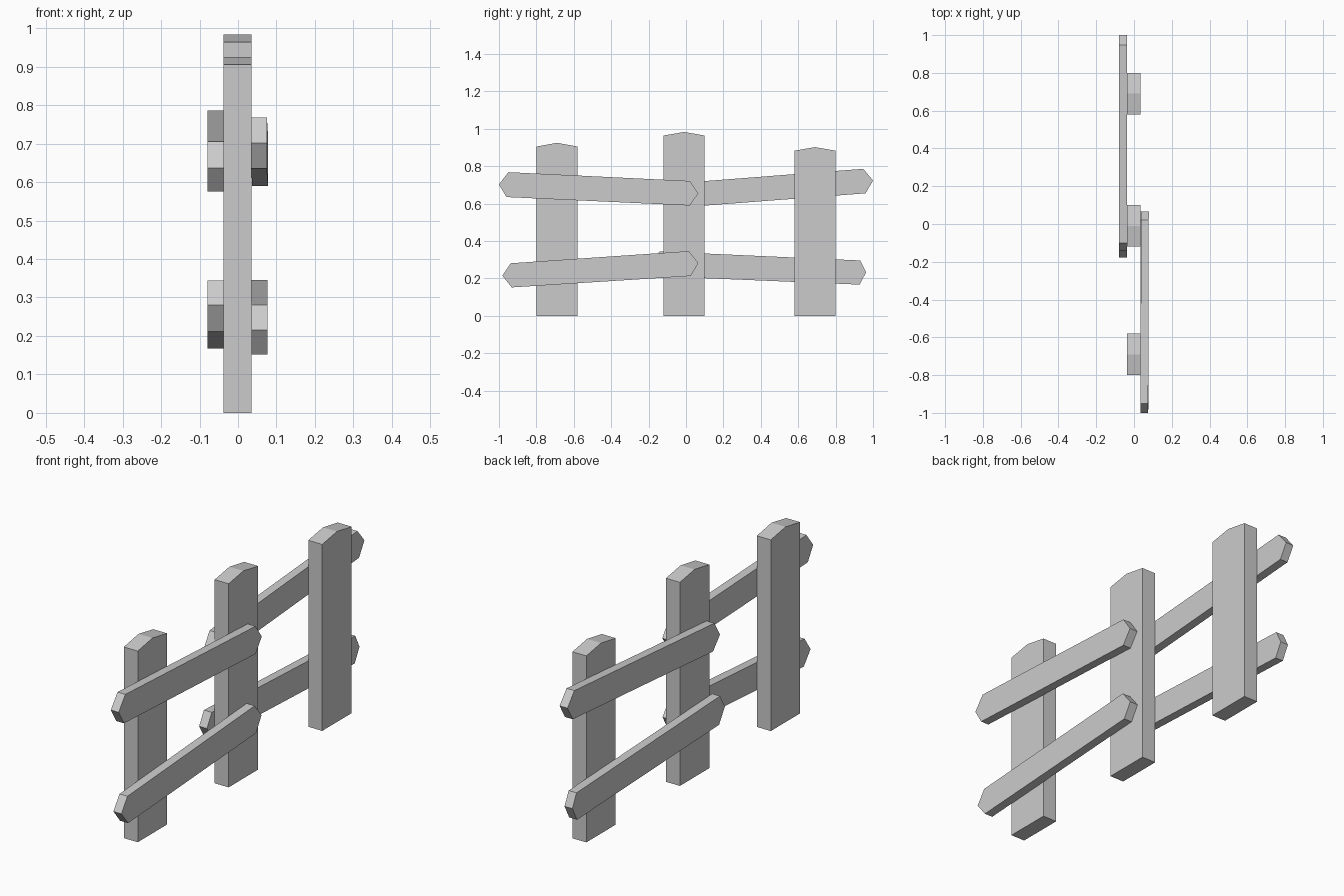
import bpy, bmesh

if "Cube" in bpy.data.objects:
    bpy.data.objects.remove(bpy.data.objects["Cube"])


def plank(name, profile, x0, x1, lean=0.0):
    """Extrude a (y, z) outline from x0 to x1; lean shifts x along y."""
    bm = bmesh.new()
    face = bm.faces.new([bm.verts.new((x0, y, z)) for y, z in profile])
    out = bmesh.ops.extrude_face_region(bm, geom=[face])
    for v in out["geom"]:
        if isinstance(v, bmesh.types.BMVert):
            v.co.x = x1
    for v in bm.verts:
        v.co.x += lean * (v.co.y + 1)
    bmesh.ops.recalc_face_normals(bm, faces=bm.faces)
    mesh = bpy.data.meshes.new(name)
    bm.to_mesh(mesh)
    bm.free()
    obj = bpy.data.objects.new(name, mesh)
    bpy.context.collection.objects.link(obj)
    return obj


# Upright posts with shallow peaked tops: centre y, shoulder z, peak z
for name, y, shoulder, peak in (
    ("left_post", -0.69, 0.905, 0.925),
    ("middle_post", -0.01, 0.964, 0.983),
    ("right_post", 0.69, 0.883, 0.902),
):
    w = 0.11
    plank(name, [(y - w, 0), (y + w, 0), (y + w, shoulder),
                 (y, peak), (y - w, shoulder)], -0.038, 0.035)

# Pointed rails on the +x face, spanning the left half
plank("left_upper_rail", [(-1.0, 0.702), (-0.96, 0.635), (0.02, 0.59),
                          (0.066, 0.655), (0.02, 0.721), (-0.95, 0.768)],
      0.034, 0.075, 0.003)
plank("left_lower_rail", [(-0.982, 0.215), (-0.932, 0.152), (0.025, 0.213),
                          (0.066, 0.282), (0.015, 0.346), (-0.937, 0.281)],
      0.035, 0.077)

# Pointed rails on the -x face, spanning the right half
plank("right_upper_rail", [(-0.142, 0.636), (-0.09, 0.575), (0.96, 0.655),
                           (1.0, 0.723), (0.948, 0.786), (-0.10, 0.705)],
      -0.079, -0.038)
plank("right_lower_rail", [(-0.178, 0.281), (-0.135, 0.211), (0.928, 0.167),
                           (0.963, 0.233), (0.932, 0.296), (-0.142, 0.344)],
      -0.079, -0.038)
